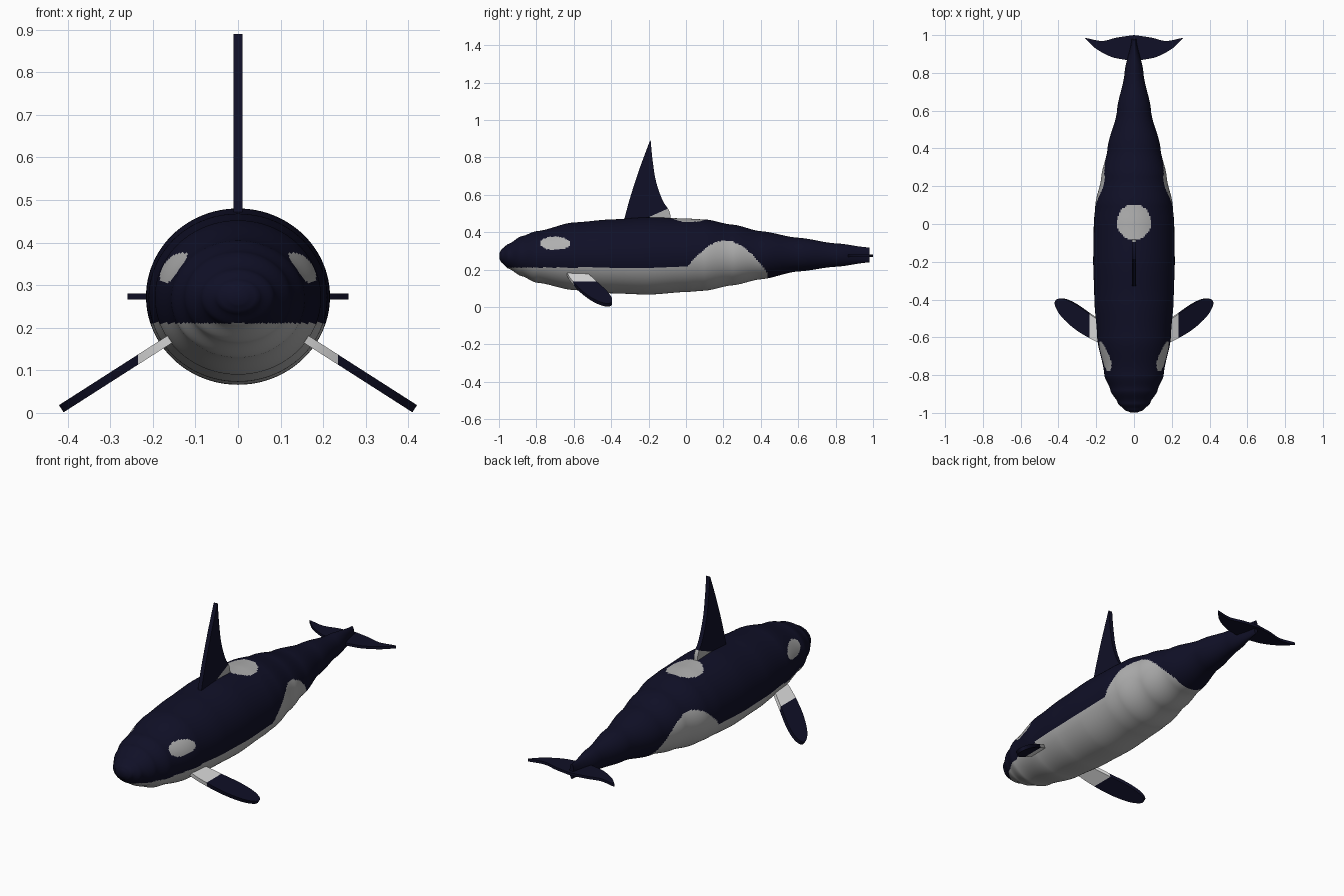
import bpy, bmesh, math
from mathutils import Vector

cube = bpy.data.objects.get("Cube")
if cube:
    bpy.data.objects.remove(cube, do_unlink=True)


def material(name, colour):
    m = bpy.data.materials.new(name)
    m.use_nodes = True
    m.diffuse_color = (*colour, 1)
    m.node_tree.nodes["Principled BSDF"].inputs["Base Color"].default_value = (*colour, 1)
    return m


navy = material("navy_skin", (0.005, 0.005, 0.02))
pale = material("pale_patch", (0.43, 0.43, 0.43))
white = material("white_flipper_root", (0.75, 0.75, 0.75))


def finish(name, bm, mats, rule=None):
    """Turn the bmesh into a shaded object, colouring faces by the rule."""
    bmesh.ops.recalc_face_normals(bm, faces=bm.faces)
    for f in bm.faces:
        f.material_index = int(bool(rule and rule(f.calc_center_median())))
    mesh = bpy.data.meshes.new(name)
    bm.to_mesh(mesh)
    bm.free()
    for m in mats:
        mesh.materials.append(m)
    ob = bpy.data.objects.new(name, mesh)
    bpy.context.collection.objects.link(ob)
    bpy.ops.object.select_all(action='DESELECT')
    ob.select_set(True)
    bpy.context.view_layer.objects.active = ob
    bpy.ops.object.shade_smooth_by_angle(angle=math.radians(40))
    return ob


def lookup(table, x, ease=0.0):
    """Interpolate rows of (x, values...), easing in and out at each row."""
    for a, b in zip(table, table[1:]):
        if x <= b[0]:
            t = max(0, (x - a[0]) / (b[0] - a[0]))
            t += ease * (t * t * (3 - 2 * t) - t)
            return [p + (q - p) * t for p, q in zip(a[1:], b[1:])]
    return table[-1][1:]


def spline(points, steps=6):
    """Smooth open curve through the points."""
    p = [Vector(q) for q in points]
    p = [p[0]] + p + [p[-1]]
    out = []
    for a, b, c, d in zip(p, p[1:], p[2:], p[3:]):
        for i in range(steps):
            t = i / steps
            out.append(b + (c - a) * (t / 2) + (a * 2 - b * 5 + c * 4 - d) * (t * t / 2)
                       + (b * 3 - a - c * 3 + d) * (t ** 3 / 2))
    return out + [p[-1]]


def plate(name, outline, place, normal, thick, mats=(navy,), cut=None, rule=None):
    """Flat slab from a 2D outline, optionally split along a plane."""
    bm = bmesh.new()
    n = Vector(normal).normalized() * thick
    face = bm.faces.new([bm.verts.new(Vector(place(*p)) - n / 2) for p in outline])
    top = bmesh.ops.extrude_face_region(bm, geom=[face], use_keep_orig=True)["geom"]
    bmesh.ops.translate(bm, vec=n, verts=[v for v in top if isinstance(v, bmesh.types.BMVert)])
    if cut:
        bmesh.ops.bisect_plane(bm, geom=bm.verts[:] + bm.edges[:] + bm.faces[:],
                               plane_co=cut[0], plane_no=cut[1])
    return finish(name, bm, mats, rule)


# Body: y, half width, top, bottom
BODY = [
    (-0.997, 0.02, 0.29, 0.255), (-0.985, 0.05, 0.31, 0.235), (-0.95, 0.085, 0.337, 0.205),
    (-0.88, 0.125, 0.378, 0.165), (-0.8, 0.157, 0.405, 0.13), (-0.6, 0.195, 0.452, 0.09),
    (-0.4, 0.21, 0.468, 0.073), (-0.2, 0.216, 0.48, 0.066), (0, 0.213, 0.473, 0.08),
    (0.1, 0.205, 0.468, 0.087), (0.25, 0.173, 0.44, 0.116), (0.4, 0.14, 0.405, 0.148),
    (0.6, 0.09, 0.37, 0.19), (0.8, 0.05, 0.34, 0.215), (0.98, 0.012, 0.318, 0.238)]

# Upper limit of the pale belly along the length
BELLY = [(-1, 0.21), (0, 0.213), (0.1, 0.31), (0.15, 0.345), (0.2, 0.357), (0.25, 0.35),
         (0.3, 0.325), (0.35, 0.285), (0.4, 0.23), (0.435, 0.18), (0.44, 0)]


def pale_skin(c):
    belly = c.z < lookup(BELLY, c.y)[0]
    eye = c.z > 0.25 and ((c.y + 0.7) / 0.08) ** 2 + ((c.z - 0.34) / 0.036) ** 2 < 1
    saddle = c.z > 0.3 and (c.x / 0.09) ** 2 + ((c.y - 0.01) / 0.096) ** 2 < 1
    return belly or eye or saddle


bm = bmesh.new()
SIDES, RINGS = 160, 250
rings = []
for i in range(RINGS + 1):
    # Rings crowd together towards the nose
    y = -0.997 + 1.977 * (i / RINGS) ** 1.15
    w, top, bottom = lookup(BODY, y, 0.65)
    mid, h = (top + bottom) / 2, (top - bottom) / 2
    rings.append([bm.verts.new((w * math.cos(a), y, mid + h * math.sin(a)))
                  for a in (math.tau * k / SIDES for k in range(SIDES))])
for r, s in zip(rings, rings[1:]):
    for k in range(SIDES):
        j = (k + 1) % SIDES
        bm.faces.new((r[k], r[j], s[j], s[k]))
bm.faces.new(rings[0])
bm.faces.new(rings[-1])
finish("body", bm, (navy, pale), pale_skin)

# Dorsal fin with a pale patch at the rear of its base
front_edge = spline([(-0.335, 0.45), (-0.3, 0.58), (-0.255, 0.72), (-0.215, 0.83), (-0.192, 0.89)])
rear_edge = spline([(-0.189, 0.89), (-0.178, 0.78), (-0.16, 0.67), (-0.125, 0.57),
                    (-0.088, 0.51), (-0.08, 0.45)])
patch_point, patch_normal = Vector((0, -0.2, 0.48)), Vector((0, -0.4, 0.9))
plate("dorsal_fin", front_edge + rear_edge, lambda y, z: (0, y, z), (1, 0, 0), 0.022,
      (navy, pale), (patch_point, patch_normal),
      lambda c: (c - patch_point).dot(patch_normal) < 0)

# Tail flukes
half = spline([(0, 0.86), (0.05, 0.87), (0.12, 0.885), (0.2, 0.927), (0.25, 0.974),
               (0.252, 0.984), (0.17, 0.969), (0.09, 0.987), (0, 1.0)])
flukes = half + [Vector((-p.x, p.y)) for p in reversed(half[1:-1])]
plate("tail_flukes", flukes, lambda x, y: (x, y, 0.273), (0, 0, 1), 0.014)

# Flippers slope down and outwards, white at the root
SLOPE = 0.64
flipper = spline([(0.16, -0.635), (0.21, -0.615), (0.3, -0.562), (0.375, -0.495), (0.412, -0.435),
                  (0.408, -0.402), (0.37, -0.396), (0.31, -0.422), (0.24, -0.47), (0.16, -0.525)])
for side, label in ((1, "left"), (-1, "right")):
    plate(label + "_flipper", flipper,
          lambda x, y: (side * x, y, 0.173 - SLOPE * (x - 0.16)),
          (side * SLOPE, 0, 1), 0.02, (navy, white),
          ((side * 0.235, 0, 0), (1, 0, 0)), lambda c: abs(c.x) < 0.235)
